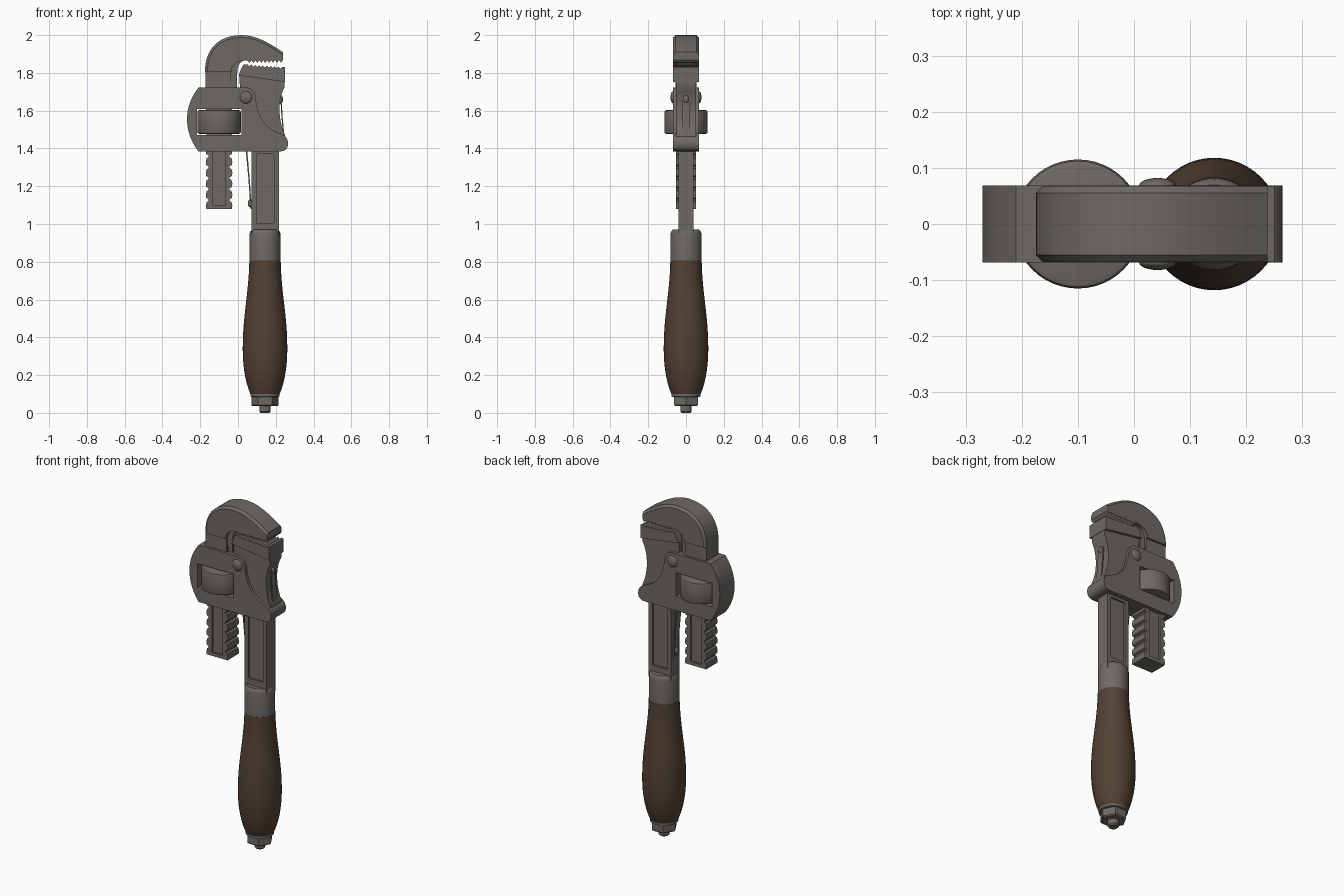
import bpy, bmesh, math
from mathutils import Vector
from mathutils.geometry import interpolate_bezier

if "Cube" in bpy.data.objects:
    bpy.data.objects.remove(bpy.data.objects["Cube"])


def material(name, rgb):
    m = bpy.data.materials.new(name)
    m.diffuse_color = (*rgb, 1)
    m.use_nodes = True
    m.node_tree.nodes["Principled BSDF"].inputs["Base Color"].default_value = m.diffuse_color
    return m


STEEL = material("grey_steel", (0.155, 0.143, 0.128))
WOOD = material("brown_wood", (0.085, 0.053, 0.034))


def finish(name, bm, mat):
    bmesh.ops.recalc_face_normals(bm, faces=bm.faces[:])
    me = bpy.data.meshes.new(name)
    bm.to_mesh(me)
    bm.free()
    ob = bpy.data.objects.new(name, me)
    bpy.context.collection.objects.link(ob)
    me.materials.append(mat)
    smooth(ob)
    return ob


def activate(ob):
    bpy.ops.object.select_all(action='DESELECT')
    ob.select_set(True)
    bpy.context.view_layer.objects.active = ob


def smooth(ob):
    activate(ob)
    bpy.ops.object.shade_smooth_by_angle(angle=math.radians(32))


def prism(name, pts, h, pick=None, width=0.01, seg=1, mat=STEEL):
    """Extrude an x/z outline to y = -h..h, bevelling the edges chosen by pick."""
    bm = bmesh.new()
    f = bm.faces.new([bm.verts.new((x, -h, z)) for x, z in pts])
    r = bmesh.ops.extrude_face_region(bm, geom=[f])
    for v in r['geom']:
        if isinstance(v, bmesh.types.BMVert):
            v.co.y = h
    bmesh.ops.recalc_face_normals(bm, faces=bm.faces[:])
    if pick:
        edges = [e for e in bm.edges if pick(e.verts[0].co, e.verts[1].co)]
        bmesh.ops.bevel(bm, geom=edges, offset=width, segments=seg,
                        profile=0.5, affect='EDGES')
    return finish(name, bm, mat)


def rect(x0, x1, z0, z1):
    return [(x0, z0), (x1, z0), (x1, z1), (x0, z1)]


def lathe(name, prof, cx, mat, n=48):
    """Revolve (radius, z) points about a vertical axis at x = cx, with end caps."""
    bm = bmesh.new()
    rings = [[bm.verts.new((cx + r * math.cos(2 * math.pi * i / n),
                            r * math.sin(2 * math.pi * i / n), z)) for i in range(n)]
             for r, z in prof]
    for a, b in zip(rings, rings[1:]):
        for i in range(n):
            j = (i + 1) % n
            bm.faces.new((a[i], a[j], b[j], b[i]))
    bm.faces.new(rings[0])
    bm.faces.new(rings[-1])
    return finish(name, bm, mat)


def cut(ob, x0, x1, z0, z1, yc, h):
    """Cut a rectangular pocket centred on y = yc."""
    c = prism("cutter", rect(x0, x1, z0, z1), h)
    c.location.y = yc
    c.hide_render = True
    m = ob.modifiers.new("cut", 'BOOLEAN')
    m.operation, m.solver, m.object = 'DIFFERENCE', 'EXACT', c
    activate(ob)
    bpy.ops.object.modifier_apply(modifier=m.name)
    bpy.data.objects.remove(c)
    smooth(ob)


def bez(a, b, c, d, n):
    return [(p.x, p.y) for p in interpolate_bezier(*[Vector((*q, 0)) for q in (a, b, c, d)], n)]


def teeth(x0, z0, x1, z1, n, depth):
    """Saw-tooth line between two points."""
    pts = []
    for i in range(n):
        for t, d in ((0, 0), (0.5, depth)):
            u = (i + t) / n
            pts.append((x0 + (x1 - x0) * u, z0 + (z1 - z0) * u + d))
    return pts + [(x1, z1)]


# hook jaw: curved head with teeth underneath
outer = bez((-0.175, 1.805), (-0.175, 1.92), (-0.11, 2.0), (0.02, 2.0), 14)
outer += bez((0.02, 2.0), (0.1, 2.0), (0.17, 1.955), (0.238, 1.91), 10)[1:]
keys = {(round(x, 4), round(z, 4)) for x, z in outer}
hook = outer + teeth(0.238, 1.868, 0.05, 1.866, 9, -0.014)
hook += bez((0.04, 1.866), (-0.01, 1.866), (-0.035, 1.84), (-0.035, 1.805), 8)
on_outer = lambda c: (round(c.x, 4), round(c.z, 4)) in keys
prism("hook_jaw", hook, 0.068,
      lambda a, b: a.y * b.y > 0 and on_outer(a) and on_outer(b) and abs(a.z - b.z) < 0.06
      and (a - b).length < 0.06, 0.013)
# inner rib of the hook
prism("hook_inner_rib", [(-0.05, 1.70), (-0.004, 1.70), (-0.004, 1.80)]
      + bez((-0.004, 1.80), (-0.004, 1.84), (0.01, 1.862), (0.04, 1.868), 6)[1:]
      + [(-0.05, 1.868)], 0.045)

# hook shank with rack teeth on both sides
half = [(0.056, 1.81)]
for i in range(11, -1, -1):
    z = 1.08 + i * 0.058
    half += [(0.056, z + 0.042), (0.066, z + 0.036), (0.07, z + 0.018), (0.068, z)]
    if i:
        half.append((0.056, z - 0.006))
rack = [(-0.1 + x, z) for x, z in half] + [(-0.1 - x, z) for x, z in reversed(half)]
shank = prism("hook_shank_rack", rack, 0.052)
for s in (-1, 1):
    cut(shank, -0.135, -0.065, 1.10, 1.40, s * 0.052, 0.01)
prism("hook_shank_neck", rect(-0.172, -0.036, 1.62, 1.81), 0.056)

# housing with nut window and collar
body = [(-0.21, 1.385), (0.265, 1.385), (0.265, 1.465)]
body += bez((0.265, 1.465), (0.15, 1.50), (0.115, 1.54), (0.095, 1.65), 8)[1:]
body += bez((0.095, 1.65), (0.095, 1.69), (0.08, 1.72), (0.05, 1.722), 6)[1:]
body += bez((-0.21, 1.722), (-0.29, 1.62), (-0.29, 1.49), (-0.21, 1.385), 14)[:-1]
housing = prism("housing", body, 0.069,
                lambda a, b: a.y * b.y < 0 and a.x > 0.26, 0.035, 4)
cut(housing, -0.217, 0.018, 1.47, 1.61, 0, 0.2)
prism("rack_in_window", rect(-0.168, -0.032, 1.46, 1.62), 0.052)

# adjusting nut
lathe("adjusting_nut", [(0.104, 1.477), (0.112, 1.48), (0.115, 1.488), (0.115, 1.592),
                        (0.112, 1.6), (0.104, 1.603)], -0.1, STEEL)

# pivot pins on both sides
for s, side in ((-1, "front"), (1, "back")):
    bm = bmesh.new()
    bmesh.ops.create_uvsphere(bm, u_segments=24, v_segments=12, radius=1)
    for v in bm.verts:
        v.co = (0.042 + v.co.x * 0.033, s * 0.068 + v.co.y * 0.014, 1.67 + v.co.z * 0.033)
    finish("pivot_pin_" + side, bm, STEEL)

# heel jaw: toothed head, waisted neck and long bar
prism("heel_jaw_head", [(0.25, 1.752), (0.25, 1.83)]
      + teeth(0.235, 1.832, 0.05, 1.845, 9, -0.01)
      + [(0.03, 1.845), (0.015, 1.82), (0.004, 1.787)], 0.068)
neck = [(0.006, 1.79), (0.012, 1.70), (0.04, 1.55), (0.07, 1.39), (0.215, 1.39), (0.25, 1.46)]
neck += bez((0.25, 1.47), (0.21, 1.55), (0.21, 1.66), (0.247, 1.725), 10) + [(0.247, 1.76)]
prism("heel_jaw_neck", neck, 0.052)
bar = prism("handle_bar", rect(0.071, 0.216, 0.93, 1.42), 0.04)
for s in (-1, 1):
    cut(bar, 0.097, 0.191, 1.005, 1.37, s * 0.04, 0.01)

# leaf springs and their rivets
prism("rear_spring", [(0.224, 1.67), (0.231, 1.67), (0.236, 1.57), (0.246, 1.46),
                      (0.239, 1.46), (0.23, 1.57)], 0.02)
prism("inner_spring", [(0.04, 1.40), (0.048, 1.40), (0.062, 1.24), (0.073, 1.08),
                       (0.066, 1.08), (0.055, 1.24)], 0.02)
for name, x, z in (("rear_spring_rivet", 0.225, 1.66), ("inner_spring_rivet", 0.066, 1.11)):
    bm = bmesh.new()
    bmesh.ops.create_uvsphere(bm, u_segments=16, v_segments=8, radius=1)
    for v in bm.verts:
        v.co = (x + v.co.x * 0.014, v.co.y * 0.016, z + v.co.z * 0.022)
    finish(name, bm, STEEL)

# ferrule, wooden grip and end nut
CX = 0.143
lathe("ferrule", [(0.082, 0.805), (0.082, 0.945), (0.079, 0.96), (0.07, 0.97)], CX, STEEL)
grip = bez((0.075, 0.095), (0.105, 0.16), (0.118, 0.25), (0.118, 0.34), 12)
grip += bez((0.118, 0.34), (0.118, 0.52), (0.086, 0.63), (0.083, 0.808), 16)[1:]
lathe("wooden_grip", grip, CX, WOOD)
lathe("grip_washer", [(0.07, 0.085), (0.077, 0.088), (0.077, 0.1)], CX, STEEL)
lathe("end_nut", [(0.066, 0.036), (0.072, 0.042), (0.072, 0.088)], CX, STEEL, 6)
lathe("end_stud", [(0.024, 0.0), (0.03, 0.007), (0.03, 0.05)], CX, STEEL, 24)
